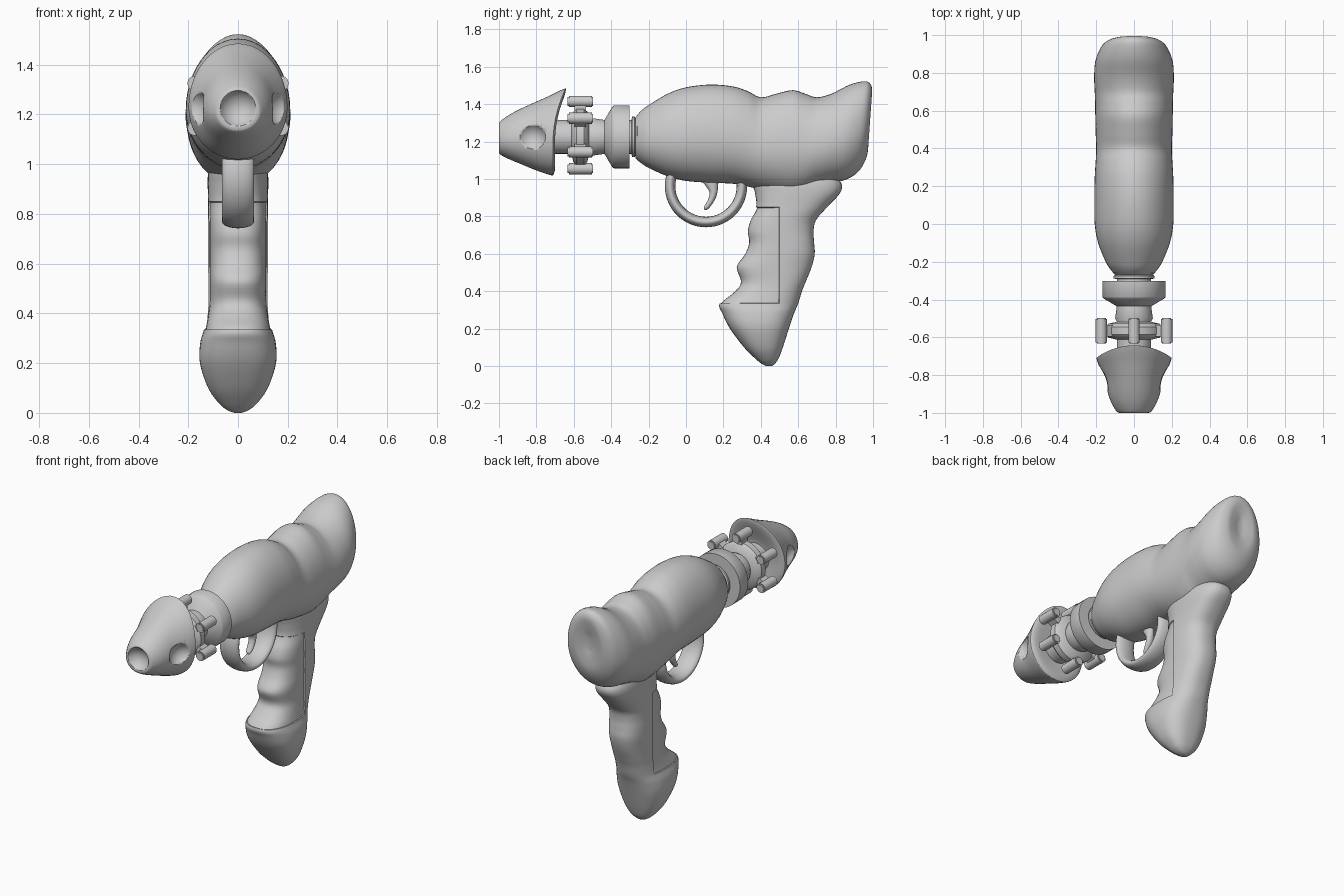
import bpy, bmesh, math
from mathutils import Vector, Matrix

cube = bpy.data.objects.get("Cube")
if cube:
    bpy.data.objects.remove(cube)

grey = bpy.data.materials.new("plain grey")
grey.use_nodes = True
grey.diffuse_color = (0.6, 0.6, 0.6, 1)
grey.node_tree.nodes["Principled BSDF"].inputs["Base Color"].default_value = (0.6, 0.6, 0.6, 1)
AXIS = 1.225  # height of the barrel line


def finish(name, bm, angle=40):
    bmesh.ops.recalc_face_normals(bm, faces=bm.faces)
    mesh = bpy.data.meshes.new(name)
    bm.to_mesh(mesh)
    bm.free()
    mesh.materials.append(grey)
    ob = bpy.data.objects.new(name, mesh)
    bpy.context.collection.objects.link(ob)
    bpy.ops.object.select_all(action='DESELECT')
    ob.select_set(True)
    bpy.context.view_layer.objects.active = ob
    bpy.ops.object.shade_smooth_by_angle(angle=math.radians(angle))
    return ob


def spline(rows, steps):
    """Smooth curve through the rows."""
    rows = [Vector(r) for r in rows]
    out = []
    for i in range(len(rows) - 1):
        a, b, c, d = rows[max(i - 1, 0)], rows[i], rows[i + 1], rows[min(i + 2, len(rows) - 1)]
        for s in range(steps):
            t = s / steps
            out.append(b + (c - a) * (t / 2) + (a * 2 - b * 5 + c * 4 - d) * (t * t / 2)
                       + (b * 3 - a - c * 3 + d) * (t ** 3 / 2))
    return out + [rows[-1]]


def loft(rows, place, power=1.0, middle=0.45, steps=5, sides=48):
    """Oval sections given as (position, low, high, half width)."""
    bm = bmesh.new()
    rings = []
    for pos, lo, hi, half in spline(rows, steps):
        centre = lo + (hi - lo) * middle
        ring = []
        for k in range(sides):
            a = math.tau * k / sides
            c, s = math.cos(a), math.sin(a)
            u = math.copysign(abs(c) ** power, c) * half
            v = math.copysign(abs(s) ** power, s)
            v = centre + v * ((hi - centre) if v > 0 else (centre - lo))
            ring.append(bm.verts.new(place(u, pos, v)))
        rings.append(ring)
    for r, q in zip(rings, rings[1:]):
        for k in range(sides):
            n = (k + 1) % sides
            bm.faces.new((r[k], r[n], q[n], q[k]))
    bm.faces.new(rings[0])
    bm.faces.new(rings[-1])
    return bm


def turned(name, profile, sides=40):
    """Solid turned about the barrel line from (y, radius) points."""
    bm = bmesh.new()
    verts = [bm.verts.new((r, y, AXIS)) for y, r in profile]
    edges = [bm.edges.new(p) for p in zip(verts, verts[1:])]
    bmesh.ops.spin(bm, geom=verts + edges, cent=(0, 0, AXIS), axis=(0, 1, 0),
                   angle=math.tau, steps=sides, use_duplicate=False)
    bmesh.ops.remove_doubles(bm, verts=bm.verts, dist=0.0005)
    return finish(name, bm)


# Main body: swollen shell with two humps and a raised, slanted tail
def body_place(u, y, z):
    lean = min(1, max(0, (y - 0.75) / 0.2))
    return (u, y + lean * 0.07 * (z - 1.45), z)


body = [(-.27, 1.11, 1.33, .1), (-.24, 1.085, 1.365, .125), (-.2, 1.06, 1.395, .15),
        (-.1, 1.015, 1.455, .19), (0, .99, 1.49, .208), (.13, .98, 1.505, .21),
        (.25, .975, 1.495, .208), (.33, .96, 1.47, .203), (.4, .942, 1.437, .2),
        (.48, .925, 1.455, .203), (.57, .915, 1.475, .205), (.64, .93, 1.455, .206),
        (.7, .96, 1.437, .208), (.78, .98, 1.457, .211), (.87, .995, 1.503, .205),
        (.94, 1.03, 1.522, .18), (.975, 1.08, 1.515, .15), (.993, 1.14, 1.48, .105),
        (.99, 1.21, 1.42, .065), (.98, 1.27, 1.36, .02)]
finish("body_shell", loft(body, body_place), 60)

# Grip with finger waves and a swollen foot
grip = [(0, .43, .46, .015), (.012, .405, .475, .045), (.04, .37, .495, .078), (.1, .31, .518, .12),
        (.2, .235, .55, .153), (.28, .195, .577, .152), (.335, .18, .6, .137),
        (.4, .255, .62, .125), (.45, .288, .64, .12), (.53, .265, .672, .12),
        (.6, .31, .688, .12), (.66, .332, .685, .12), (.72, .325, .682, .12),
        (.78, .34, .695, .12), (.85, .375, .755, .12), (.92, .37, .82, .122),
        (.97, .36, .833, .12), (1.02, .38, .8, .11)]
bm = loft(grip, lambda u, z, y: (u, y, z), power=.8, middle=.5)
for co, no in (((0, .5, 0), (0, 1, 0)), ((0, 0, .335), (0, 0, 1)), ((0, 0, .85), (0, 0, 1))):
    bmesh.ops.bisect_plane(bm, geom=bm.verts[:] + bm.edges[:] + bm.faces[:],
                           dist=.0001, plane_co=co, plane_no=no)
# Front panel sunk slightly into the grip
panel = [f for f in bm.faces
         if f.calc_center_median().y < .5 and .335 < f.calc_center_median().z < .85]
bm.normal_update()
bmesh.ops.recalc_face_normals(bm, faces=bm.faces)
bmesh.ops.inset_region(bm, faces=panel, thickness=.003, depth=-.006, use_even_offset=True)
finish("grip", bm)

# Trigger guard: flattened ring under the body
bm = bmesh.new()
R, N, M = .192, 64, 20
rings = []
for i in range(N):
    a = math.tau * i / N
    rings.append([])
    for j in range(M):
        b = math.tau * j / M
        r = R + .028 * math.cos(b)
        rings[-1].append(bm.verts.new((.065 * math.sin(b), .107 + r * math.cos(a), .962 + r * math.sin(a))))
for i in range(N):
    p, q = rings[i], rings[(i + 1) % N]
    for j in range(M):
        bm.faces.new((p[j], p[(j + 1) % M], q[(j + 1) % M], q[j]))
finish("trigger_guard", bm, 60)

# Curved trigger
trigger = [(.835, .098, .112, .008), (.85, .096, .128, .018), (.89, .118, .155, .022),
           (.93, .125, .168, .024), (.97, .1, .172, .025), (1.01, .07, .175, .025)]
finish("trigger", loft(trigger, lambda u, z, y: (u, y, z), middle=.5, sides=20), 60)

# Neck rings, flared collar and shaft
turned("neck_rings", [(-.25, 0), (-.25, .1), (-.262, .108), (-.27, .1), (-.275, .108),
                      (-.288, .108), (-.292, .09), (-.31, .09), (-.31, 0)])
turned("collar", [(-.302, 0), (-.302, .168), (-.385, .168), (-.395, .16), (-.435, .092),
                  (-.45, .09), (-.45, 0)])
turned("shaft", [(-.43, 0), (-.43, .09), (-.5, .1), (-.52, .09), (-.62, .09), (-.72, .09), (-.72, 0)])

# Spoked wheel with six short crossbars
turned("wheel_hub", [(-.515, .08), (-.528, .135), (-.545, .15), (-.585, .15), (-.602, .135), (-.615, .08)])
for i in range(6):
    a = math.tau * i / 6
    bm = bmesh.new()
    spot = Vector((.2 * math.sin(a), -.565, AXIS + .01 + .18 * math.cos(a)))
    turn = Matrix.Rotation(math.pi / 2, 4, 'X')
    bmesh.ops.create_cone(bm, cap_ends=True, segments=20, radius1=.03, radius2=.03, depth=.135,
                          matrix=Matrix.Translation(spot) @ turn)
    rims = [e for e in bm.edges if abs(e.verts[0].co.y - e.verts[1].co.y) < .001]
    bmesh.ops.bevel(bm, geom=rims, offset=.006, segments=2, affect='EDGES')
    bmesh.ops.create_cube(bm, size=1, matrix=Matrix.Translation(spot - Vector((math.sin(a), 0, math.cos(a))) * .04)
                          @ Matrix.Rotation(a, 4, 'Y') @ Matrix.Diagonal((.04, .06, .08, 1)))
    finish("wheel_crossbar", bm)


# Nose cone: back edge sweeps rearward at the top
def nose_place(u, y, z):
    sweep = max(0, (y + 1) / .29) * .065 * max(0, (z - 1.2) / .28) ** 2
    return (u, y + sweep, z)


nose = [(-1, 1.145, 1.295, .075), (-.992, 1.13, 1.31, .092), (-.95, 1.108, 1.342, .118),
        (-.9, 1.087, 1.372, .137), (-.83, 1.058, 1.41, .155), (-.77, 1.035, 1.445, .178),
        (-.72, 1.02, 1.48, .197), (-.708, 1.025, 1.48, .194), (-.7, 1.06, 1.43, .16),
        (-.705, 1.13, 1.33, .09)]
nose_ob = finish("nose_cone", loft(nose, nose_place))

# Round dimples on the tip and both sides of the nose
for centre in ((0, -1.035, AXIS), (.195, -.83, AXIS), (-.195, -.83, AXIS)):
    bm = bmesh.new()
    bmesh.ops.create_uvsphere(bm, u_segments=32, v_segments=20, radius=.08,
                              matrix=Matrix.Translation(centre))
    cutter = finish("dimple_cutter", bm)
    cutter.hide_render = True
    mod = nose_ob.modifiers.new("dimple", 'BOOLEAN')
    mod.operation, mod.solver, mod.object = 'DIFFERENCE', 'EXACT', cutter
    bpy.context.view_layer.objects.active = nose_ob
    while nose_ob.modifiers[0] != mod:
        bpy.ops.object.modifier_apply(modifier=nose_ob.modifiers[0].name)
    bpy.ops.object.modifier_apply(modifier=mod.name)
    bpy.data.objects.remove(cutter)
